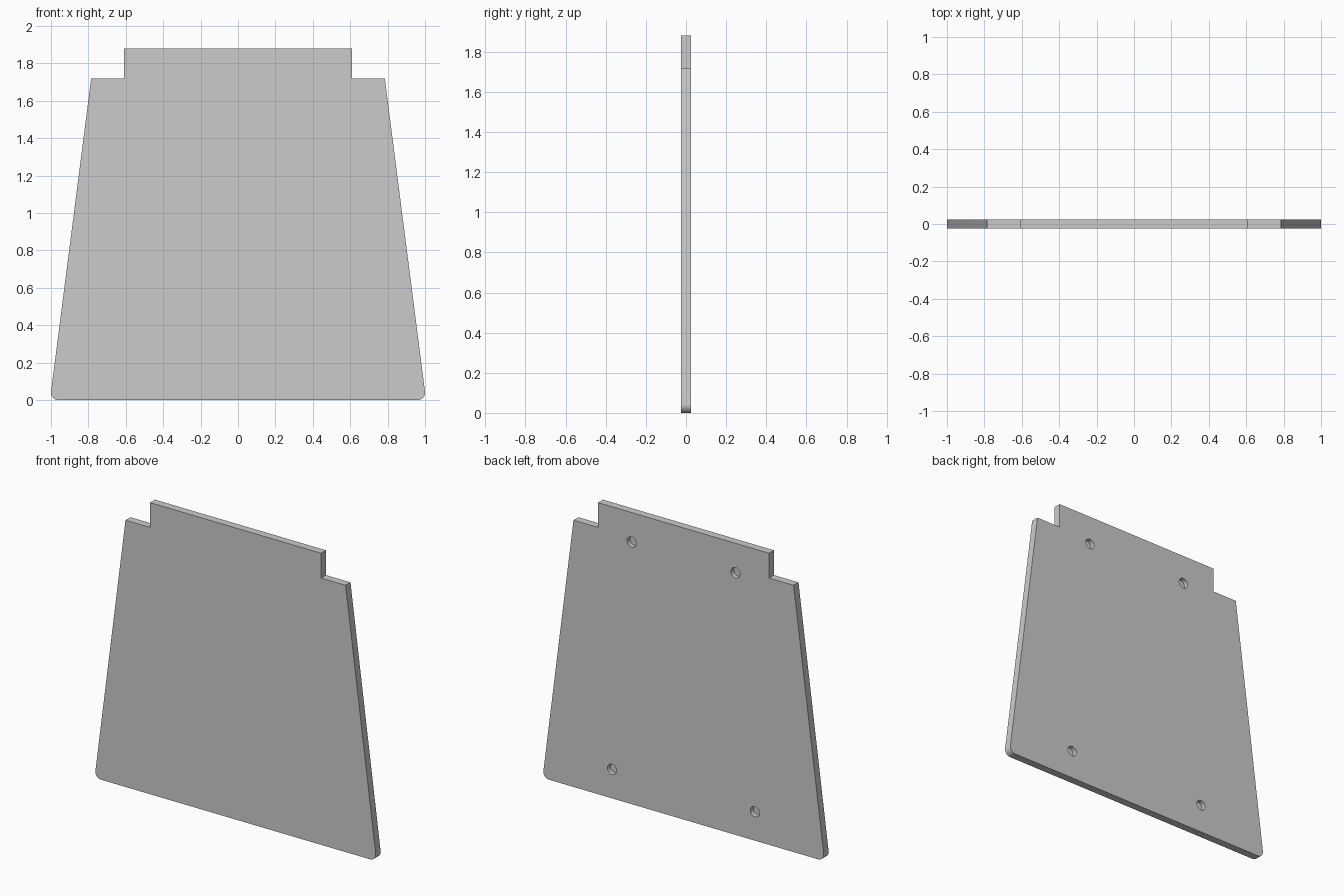
import bpy, bmesh
from math import cos, sin, radians
from mathutils import Matrix

if "Cube" in bpy.data.objects:
    bpy.data.objects.remove(bpy.data.objects["Cube"])

THICK = 0.05
CORNER = 0.04
HOLE_R, HOLE_DEPTH = 0.033, 0.03


def new_object(name, bm):
    bmesh.ops.recalc_face_normals(bm, faces=bm.faces)
    mesh = bpy.data.meshes.new(name)
    bm.to_mesh(mesh)
    bm.free()
    obj = bpy.data.objects.new(name, mesh)
    bpy.context.collection.objects.link(obj)
    return obj


# Tapered panel: right half of the outline, mirrored to the left
half = []
for i in range(9):
    a = radians(-90 + 97.2 * i / 8)
    half.append((1 - CORNER + CORNER * cos(a), CORNER + CORNER * sin(a)))
half += [(0.785, 1.72), (0.61, 1.72), (0.61, 1.88)]
outline = half + [(-x, z) for x, z in reversed(half)]

bm = bmesh.new()
face = bm.faces.new([bm.verts.new((x, -THICK / 2, z)) for x, z in outline])
ext = bmesh.ops.extrude_face_region(bm, geom=[face])
moved = [v for v in ext["geom"] if isinstance(v, bmesh.types.BMVert)]
bmesh.ops.translate(bm, verts=moved, vec=(0, THICK, 0))
panel = new_object("panel", bm)

# Four blind round recesses in the back
bm = bmesh.new()
for x, z in ((0.37, 1.69), (0.51, 0.187)):
    for side in (1, -1):
        place = Matrix.Translation((side * x, THICK / 2, z)) @ Matrix.Rotation(radians(90), 4, 'X')
        bmesh.ops.create_cone(bm, cap_ends=True, segments=32, radius1=HOLE_R,
                              radius2=HOLE_R, depth=2 * HOLE_DEPTH, matrix=place)
cutter = new_object("recess_cutter", bm)
cutter.hide_render = True
cutter.hide_set(True)

cut = panel.modifiers.new("recesses", 'BOOLEAN')
cut.operation = 'DIFFERENCE'
cut.solver = 'EXACT'
cut.object = cutter

# Smooth the rounded corners and keep the edges crisp
bpy.ops.object.select_all(action='DESELECT')
panel.select_set(True)
bpy.context.view_layer.objects.active = panel
bpy.ops.object.modifier_apply(modifier=cut.name)
bpy.data.objects.remove(cutter, do_unlink=True)
bpy.ops.object.shade_smooth_by_angle(angle=radians(30))
